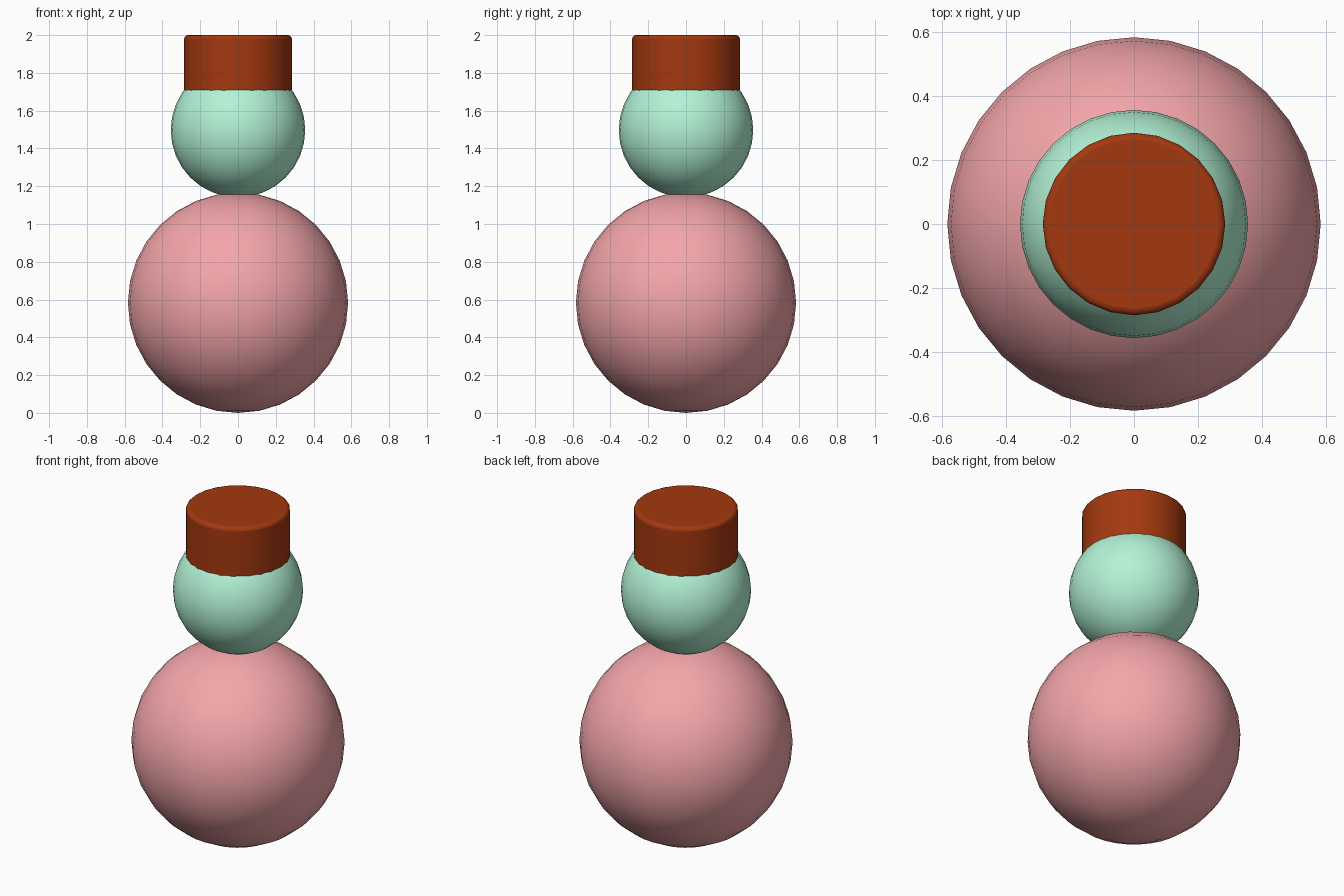
import bpy
import math

if "Cube" in bpy.data.objects:
    bpy.data.objects.remove(bpy.data.objects["Cube"])


def finish(obj, name, color):
    obj.name = name
    obj.data.name = name
    mat = bpy.data.materials.new(name + "_colour")
    mat.diffuse_color = (*color, 1.0)
    mat.use_nodes = True
    mat.node_tree.nodes["Principled BSDF"].inputs["Base Color"].default_value = mat.diffuse_color
    obj.data.materials.append(mat)
    bpy.ops.object.shade_smooth_by_angle(angle=math.radians(35))


def ball(name, radius, z, color):
    bpy.ops.mesh.primitive_uv_sphere_add(segments=32, ring_count=16,
                                         radius=radius, location=(0, 0, z))
    finish(bpy.context.object, name, color)


# Large lower ball and smaller head
ball("body", 0.583, 0.583, (0.90, 0.38, 0.40))
ball("head", 0.356, 1.497, (0.45, 0.90, 0.67))

# Cap sunk into the head, with a softened top rim
bottom, top = 1.62, 2.0
bpy.ops.mesh.primitive_cylinder_add(vertices=24, radius=0.285, depth=top - bottom,
                                    location=(0, 0, (top + bottom) / 2))
cap = bpy.context.object
bevel = cap.modifiers.new("rim", 'BEVEL')
bevel.width = 0.02
bevel.segments = 3
bevel.limit_method = 'ANGLE'
bevel.angle_limit = math.radians(40)
finish(cap, "hat", (0.37, 0.04, 0.005))
